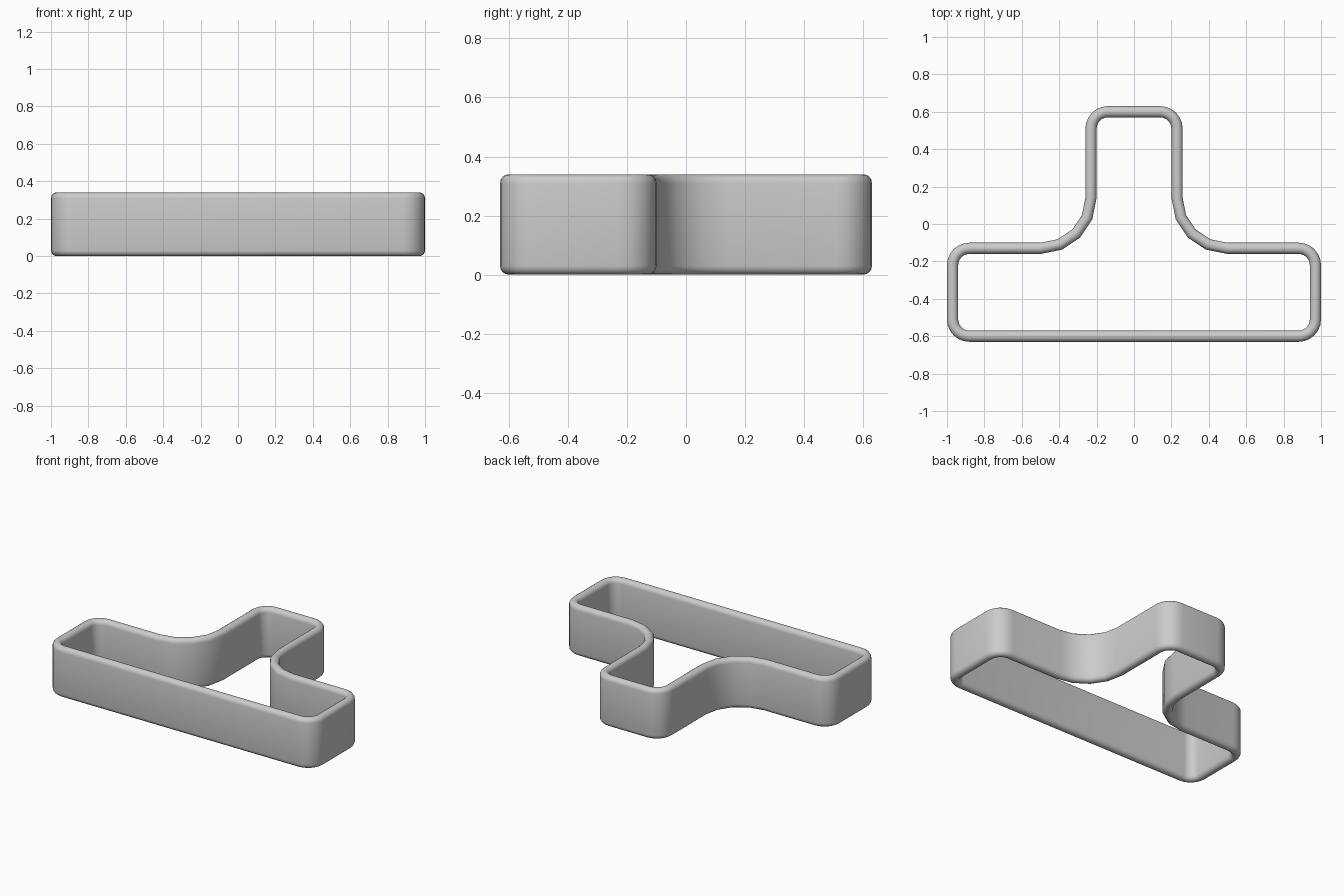
import bpy, bmesh
from math import sin, cos, pi, radians

if "Cube" in bpy.data.objects:
    bpy.data.objects.remove(bpy.data.objects["Cube"])

H, T = 0.34, 0.03          # wall height, half thickness


def arc(cx, cy, r, a0, a1, n, side=1):
    """Points on an arc with the outward normal (side=-1 for concave bends)."""
    pts = []
    for i in range(n + 1):
        a = radians(a0 + (a1 - a0) * i / n)
        c, s = cos(a), sin(a)
        pts.append((cx + r * c, cy + r * s, side * c, side * s))
    return pts


# Right half of the wall's centre line, bottom to top
R = 0.09
half = arc(0.97 - R, -0.60 + R, R, -90, 0, 6)
half += arc(0.97 - R, -0.13 - R, R, 0, 90, 6)
half += arc(0.50, 0.14, 0.27, 270, 180, 4, -1)
half += arc(0.23 - R, 0.60 - R, R, 0, 90, 6)
path = half + [(-x, y, -nx, ny) for x, y, nx, ny in reversed(half)]

# Wall cross-section with fully rounded rims
section = []
for k in range(9):
    a = pi * k / 8
    section.append((T * cos(a), H - T + T * sin(a)))
for k in range(9):
    a = pi + pi * k / 8
    section.append((T * cos(a), T + T * sin(a)))

# Sweep the section round the closed outline
bm = bmesh.new()
rings = [[bm.verts.new((x + nx * o, y + ny * o, z)) for o, z in section]
         for x, y, nx, ny in path]
n, m = len(rings), len(section)
for i in range(n):
    a, b = rings[i], rings[(i + 1) % n]
    for j in range(m):
        k = (j + 1) % m
        bm.faces.new((a[j], b[j], b[k], a[k]))
bmesh.ops.recalc_face_normals(bm, faces=bm.faces)

mesh = bpy.data.meshes.new("outline_wall")
bm.to_mesh(mesh)
bm.free()
wall = bpy.data.objects.new("outline_wall", mesh)
bpy.context.collection.objects.link(wall)
bpy.context.view_layer.objects.active = wall
wall.select_set(True)
bpy.ops.object.shade_smooth_by_angle(angle=radians(35))
